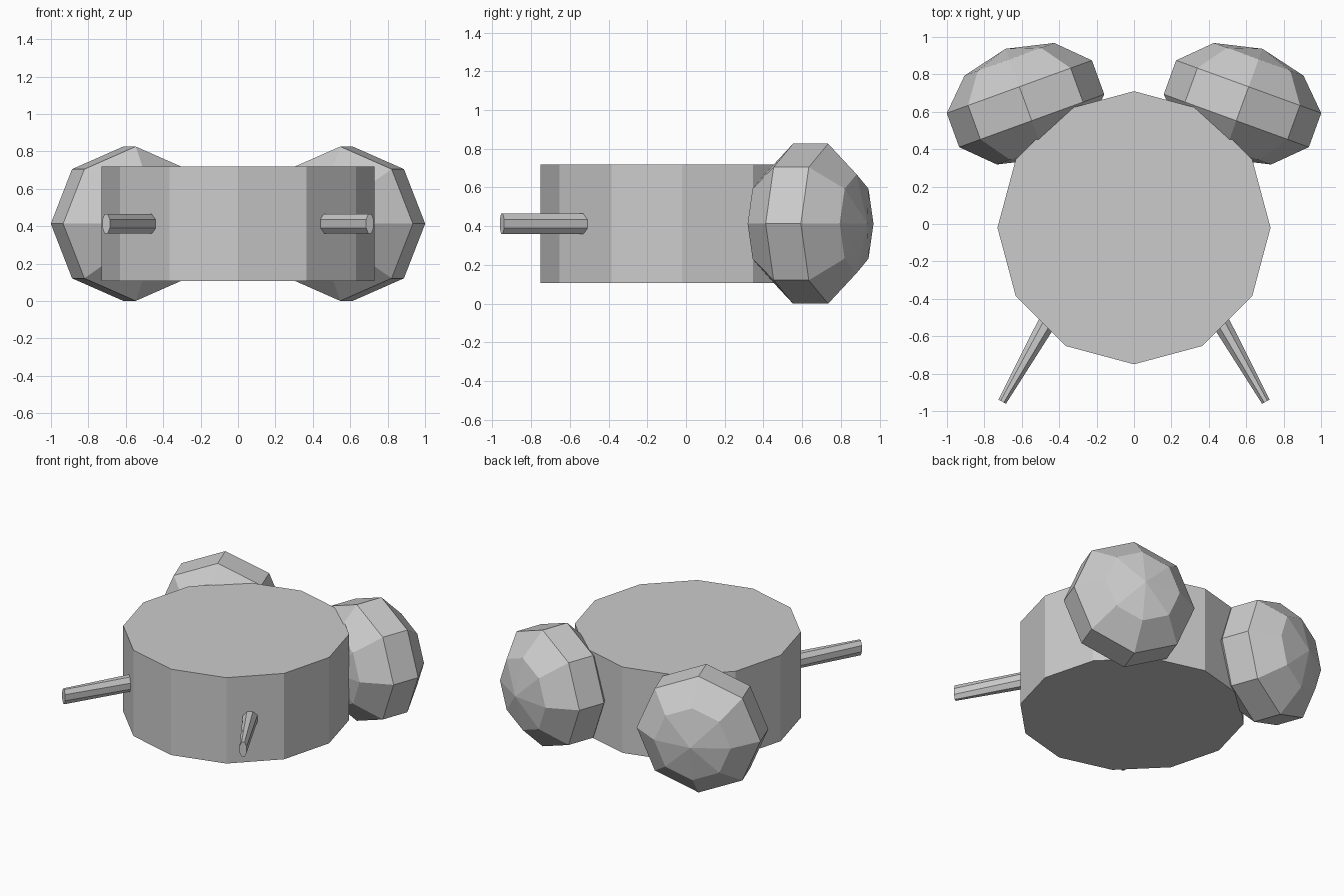
import bpy, bmesh
from math import pi, radians, sin, cos
from mathutils import Matrix, Vector

if "Cube" in bpy.data.objects:
    bpy.data.objects.remove(bpy.data.objects["Cube"])


def add_object(name, bm):
    bmesh.ops.recalc_face_normals(bm, faces=bm.faces)
    mesh = bpy.data.meshes.new(name)
    bm.to_mesh(mesh)
    bm.free()
    obj = bpy.data.objects.new(name, mesh)
    bpy.context.collection.objects.link(obj)
    return obj


MID_Z = 0.413

# Twelve-sided drum body
bm = bmesh.new()
bmesh.ops.create_cone(bm, cap_ends=True, segments=12, radius1=0.73, radius2=0.73,
                      depth=0.61, matrix=Matrix.Translation((0, -0.02, MID_Z)))
add_object("clock_body", bm)


def bell(name, side):
    # Flattened low-poly sphere whose pole points outward and back
    bm = bmesh.new()
    bmesh.ops.create_uvsphere(bm, u_segments=8, v_segments=5, radius=1)
    bmesh.ops.scale(bm, verts=bm.verts, vec=(0.434, 0.434, 0.3125))
    turn = Matrix.Rotation(radians(-20 * side), 4, 'Z') @ Matrix.Rotation(-pi / 2, 4, 'X')
    bmesh.ops.transform(bm, verts=bm.verts,
                        matrix=Matrix.Translation((0.58 * side, 0.643, MID_Z)) @ turn)
    add_object(name, bm)


def foot(name, side):
    # Eight-sided peg that narrows sideways towards its tip
    inner = Vector((0.425 * side, -0.457, MID_Z))
    tip = Vector((0.705 * side, -0.950, MID_Z))
    along = (tip - inner).normalized()
    across = along.cross(Vector((0, 0, 1)))
    bm = bmesh.new()
    rings = []
    for centre, half_width in ((inner, 0.056), (tip, 0.025)):
        ring = []
        for i in range(8):
            a = pi / 8 + i * pi / 4
            ring.append(bm.verts.new(centre + across * half_width * cos(a)
                                     + Vector((0, 0, 0.0565 * sin(a)))))
        bm.faces.new(ring)
        rings.append(ring)
    for i in range(8):
        j = (i + 1) % 8
        bm.faces.new((rings[0][i], rings[0][j], rings[1][j], rings[1][i]))
    add_object(name, bm)


# Mirrored bells and feet
for label, side in (("left", -1), ("right", 1)):
    bell(label + "_bell", side)
    foot(label + "_foot", side)
